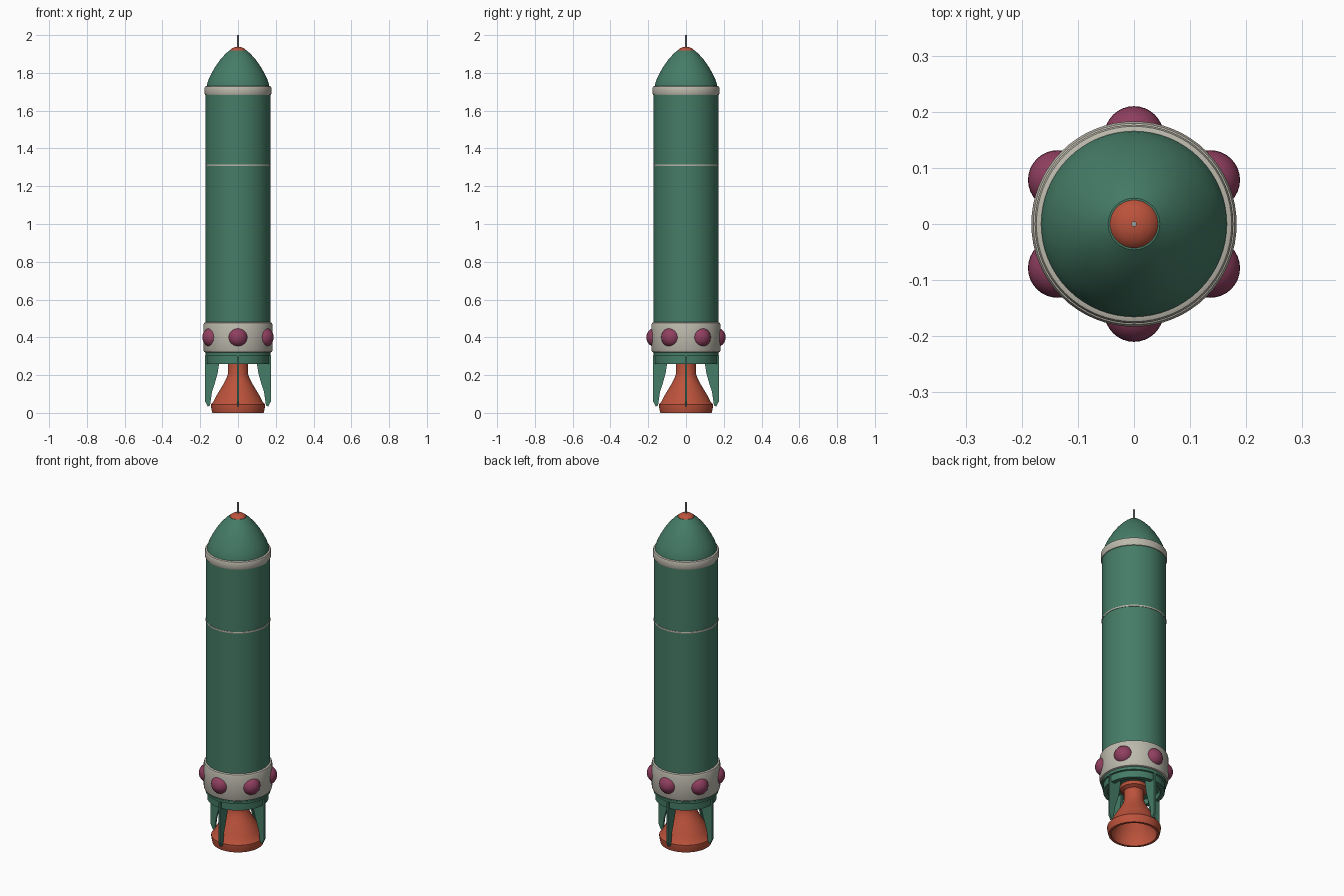
import bpy, bmesh, math
from mathutils import Matrix

if "Cube" in bpy.data.objects:
    bpy.data.objects.remove(bpy.data.objects["Cube"], do_unlink=True)


def material(name, rgb):
    m = bpy.data.materials.new(name)
    m.use_nodes = True
    m.diffuse_color = (*rgb, 1)
    m.node_tree.nodes["Principled BSDF"].inputs["Base Color"].default_value = (*rgb, 1)
    return m


GREEN = material("hull green", (0.06, 0.2, 0.135))
CREAM = material("warm grey trim", (0.5, 0.48, 0.41))
ORANGE = material("burnt orange", (0.5, 0.085, 0.044))
PLUM = material("plum", (0.28, 0.05, 0.115))
GREY = material("antenna grey", (0.35, 0.38, 0.38))


def finish(bm, name, mat, angle=35):
    bmesh.ops.recalc_face_normals(bm, faces=bm.faces)
    mesh = bpy.data.meshes.new(name)
    bm.to_mesh(mesh)
    bm.free()
    mesh.materials.append(mat)
    ob = bpy.data.objects.new(name, mesh)
    bpy.context.collection.objects.link(ob)
    bpy.ops.object.select_all(action="DESELECT")
    ob.select_set(True)
    bpy.context.view_layer.objects.active = ob
    bpy.ops.object.shade_smooth_by_angle(angle=math.radians(angle))
    return ob


def lathe(name, mat, profile, steps=64):
    """Spin (radius, height) points around the z axis."""
    bm = bmesh.new()
    verts = [bm.verts.new((r, 0, z)) for r, z in profile]
    edges = [bm.edges.new(pair) for pair in zip(verts, verts[1:])]
    bmesh.ops.spin(bm, geom=verts + edges, cent=(0, 0, 0), axis=(0, 0, 1),
                   angle=math.tau, steps=steps)
    bmesh.ops.remove_doubles(bm, verts=bm.verts, dist=0.0001)
    return finish(bm, name, mat)


def band(name, mat, r, low, high, bevel):
    """Solid collar with rounded rims."""
    return lathe(name, mat, [(0, low), (r - bevel, low), (r - bevel * 0.3, low + bevel * 0.3),
                             (r, low + bevel), (r, high - bevel),
                             (r - bevel * 0.3, high - bevel * 0.3), (r - bevel, high), (0, high)])


# Hull and nose
lathe("hull", GREEN, [(0, 0.31), (0.171, 0.31), (0.171, 1.7), (0, 1.7)])
lathe("nose_cone", GREEN, [(0, 1.72), (0.167, 1.72), (0.164, 1.74), (0.154, 1.77), (0.139, 1.8),
                           (0.119, 1.835), (0.094, 1.87), (0.067, 1.9), (0.046, 1.919), (0, 1.92)])
lathe("nose_cap", ORANGE, [(0, 1.915), (0.045, 1.915), (0.041, 1.922), (0.03, 1.931),
                           (0.015, 1.937), (0, 1.938)])
lathe("antenna", GREY, [(0, 1.93), (0.005, 1.93), (0.005, 2), (0, 2)], 12)

# Trim bands
band("nose_band", CREAM, 0.177, 1.68, 1.73, 0.01)
band("seam_band", CREAM, 0.173, 1.306, 1.316, 0.002)
band("pod_band", CREAM, 0.183, 0.32, 0.48, 0.012)

# Six round pods set into the lower band
for i in range(6):
    a = math.radians(30 + 60 * i)
    bm = bmesh.new()
    place = Matrix.Translation((0.157 * math.cos(a), 0.157 * math.sin(a), 0.4))
    bmesh.ops.create_uvsphere(bm, u_segments=32, v_segments=16, radius=0.053, matrix=place)
    finish(bm, f"pod_{i + 1}", PLUM)

# Hollow skirt above the engine
lathe("engine_skirt", GREEN, [(0, 0.29), (0.14, 0.29), (0.14, 0.26), (0.164, 0.26),
                              (0.164, 0.3), (0.173, 0.302), (0.173, 0.315), (0, 0.315)])

# Open bell nozzle with a heavy lip
lathe("nozzle", ORANGE, [(0.075, 0.29), (0.075, 0.27), (0.054, 0.26), (0.054, 0.205), (0.06, 0.185),
                         (0.076, 0.155), (0.097, 0.12), (0.115, 0.09), (0.13, 0.06),
                         (0.143, 0.045), (0.143, 0.032), (0.136, 0), (0.122, 0),
                         (0.122, 0.04), (0.105, 0.085), (0.07, 0.145), (0.045, 0.2), (0, 0.21)])

# Four thin fins around the nozzle
FIN = [(0.1, 0.3), (0.1, 0.26), (0.108, 0.21), (0.122, 0.16), (0.138, 0.11), (0.148, 0.04),
       (0.16, 0.033), (0.174, 0.06), (0.174, 0.305)]
for i, side in enumerate(("left", "back", "right", "front")):
    bm = bmesh.new()
    face = bm.faces.new([bm.verts.new((x, -0.006, z)) for x, z in FIN])
    solid = bmesh.ops.extrude_face_region(bm, geom=[face])["geom"]
    bmesh.ops.translate(bm, vec=(0, 0.012, 0),
                        verts=[v for v in solid if isinstance(v, bmesh.types.BMVert)])
    bmesh.ops.rotate(bm, verts=bm.verts, cent=(0, 0, 0),
                     matrix=Matrix.Rotation(math.radians(90 * i), 3, "Z"))
    finish(bm, f"fin_{side}", GREEN, 20)
